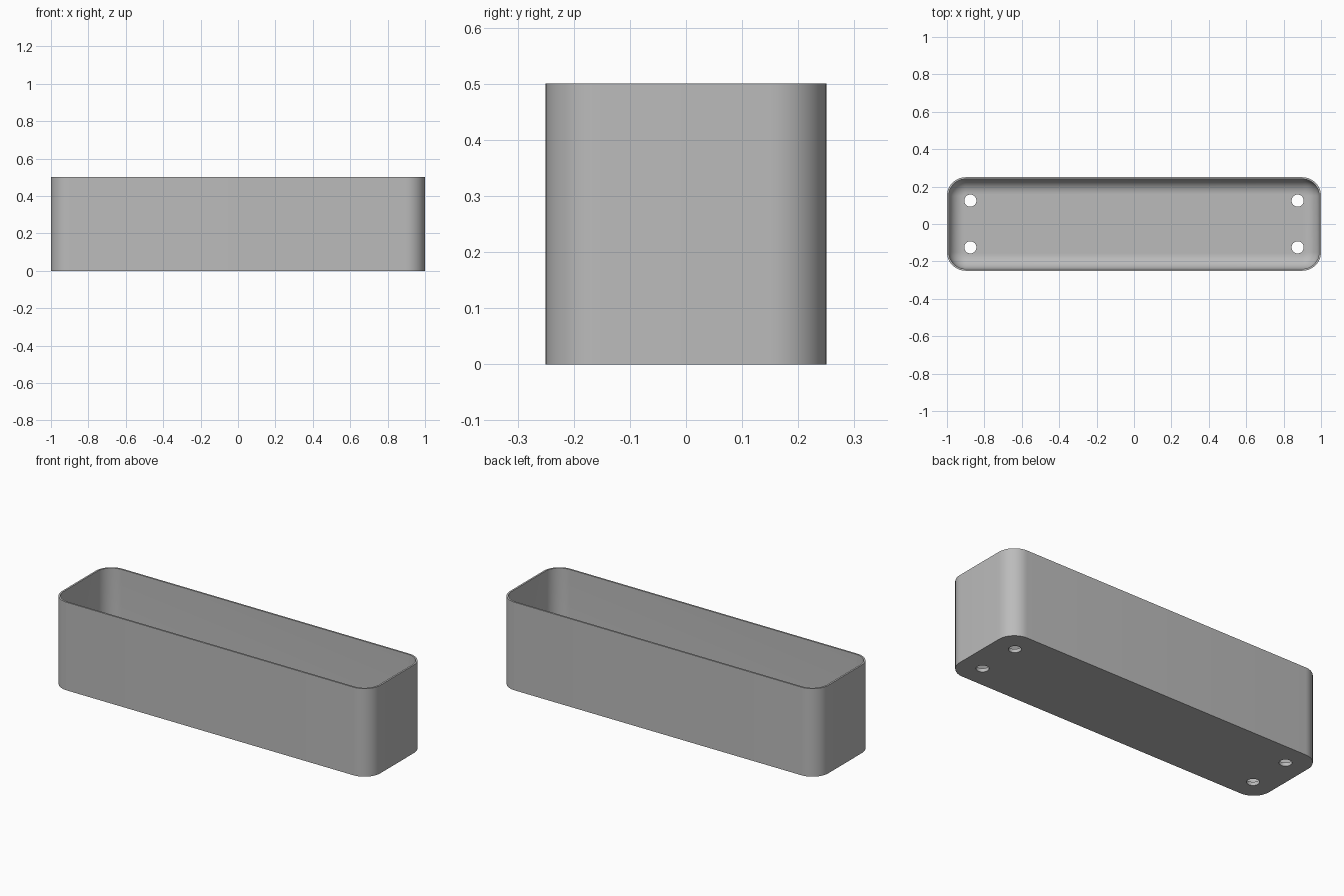
import bpy, bmesh, math

if "Cube" in bpy.data.objects:
    bpy.data.objects.remove(bpy.data.objects["Cube"])

LENGTH, WIDTH, HEIGHT = 2.0, 0.5, 0.5
CORNER, WALL, FLOOR, FILLET = 0.1, 0.01, 0.02, 0.08
STEPS = 12

grey = bpy.data.materials.new("plain grey")
grey.use_nodes = True
grey.diffuse_color = (0.5, 0.5, 0.5, 1)
grey.node_tree.nodes["Principled BSDF"].inputs["Base Color"].default_value = (0.5, 0.5, 0.5, 1)


def rounded_loop(bm, inset, z):
    """Ring of vertices around a rounded rectangle, inset from the outside."""
    radius = CORNER - inset
    ring = []
    for quarter, (sx, sy) in enumerate([(1, 1), (-1, 1), (-1, -1), (1, -1)]):
        for i in range(STEPS + 1):
            a = math.pi / 2 * (quarter + i / STEPS)
            ring.append(bm.verts.new((sx * (LENGTH / 2 - CORNER) + radius * math.cos(a),
                                      sy * (WIDTH / 2 - CORNER) + radius * math.sin(a), z)))
    return ring


# Tray shell: outside wall, rim, inside wall, then a fillet down to the floor
sections = [(0, 0), (0, HEIGHT), (WALL, HEIGHT)]
for i in range(STEPS + 1):
    a = math.pi / 2 * i / STEPS
    sections.append((WALL + FILLET * (1 - math.cos(a)), FLOOR + FILLET * (1 - math.sin(a))))

bm = bmesh.new()
rings = [rounded_loop(bm, inset, z) for inset, z in sections]
for low, high in zip(rings, rings[1:]):
    for i in range(len(low)):
        j = (i + 1) % len(low)
        bm.faces.new((low[i], low[j], high[j], high[i]))
bm.faces.new(rings[0][::-1])
bm.faces.new(rings[-1])
mesh = bpy.data.meshes.new("planter_tray")
bm.to_mesh(mesh)
bm.free()
mesh.materials.append(grey)
tray = bpy.data.objects.new("planter_tray", mesh)
bpy.context.collection.objects.link(tray)

# Four drain holes through the floor
bm = bmesh.new()
for sx in (-1, 1):
    for sy in (-1, 1):
        made = bmesh.ops.create_cone(bm, cap_ends=True, segments=32,
                                     radius1=0.0325, radius2=0.0325, depth=0.2)
        bmesh.ops.translate(bm, verts=made["verts"], vec=(sx * 0.875, sy * 0.125, 0))
mesh = bpy.data.meshes.new("drain_hole_cutter")
bm.to_mesh(mesh)
bm.free()
mesh.materials.append(grey)
cutter = bpy.data.objects.new("drain_hole_cutter", mesh)
bpy.context.collection.objects.link(cutter)

bpy.context.view_layer.objects.active = tray
tray.select_set(True)
cut = tray.modifiers.new("drain_holes", "BOOLEAN")
cut.operation = "DIFFERENCE"
cut.solver = "EXACT"
cut.object = cutter
bpy.ops.object.modifier_apply(modifier=cut.name)
bpy.data.objects.remove(cutter)
bpy.ops.object.shade_smooth_by_angle(angle=math.radians(30))
